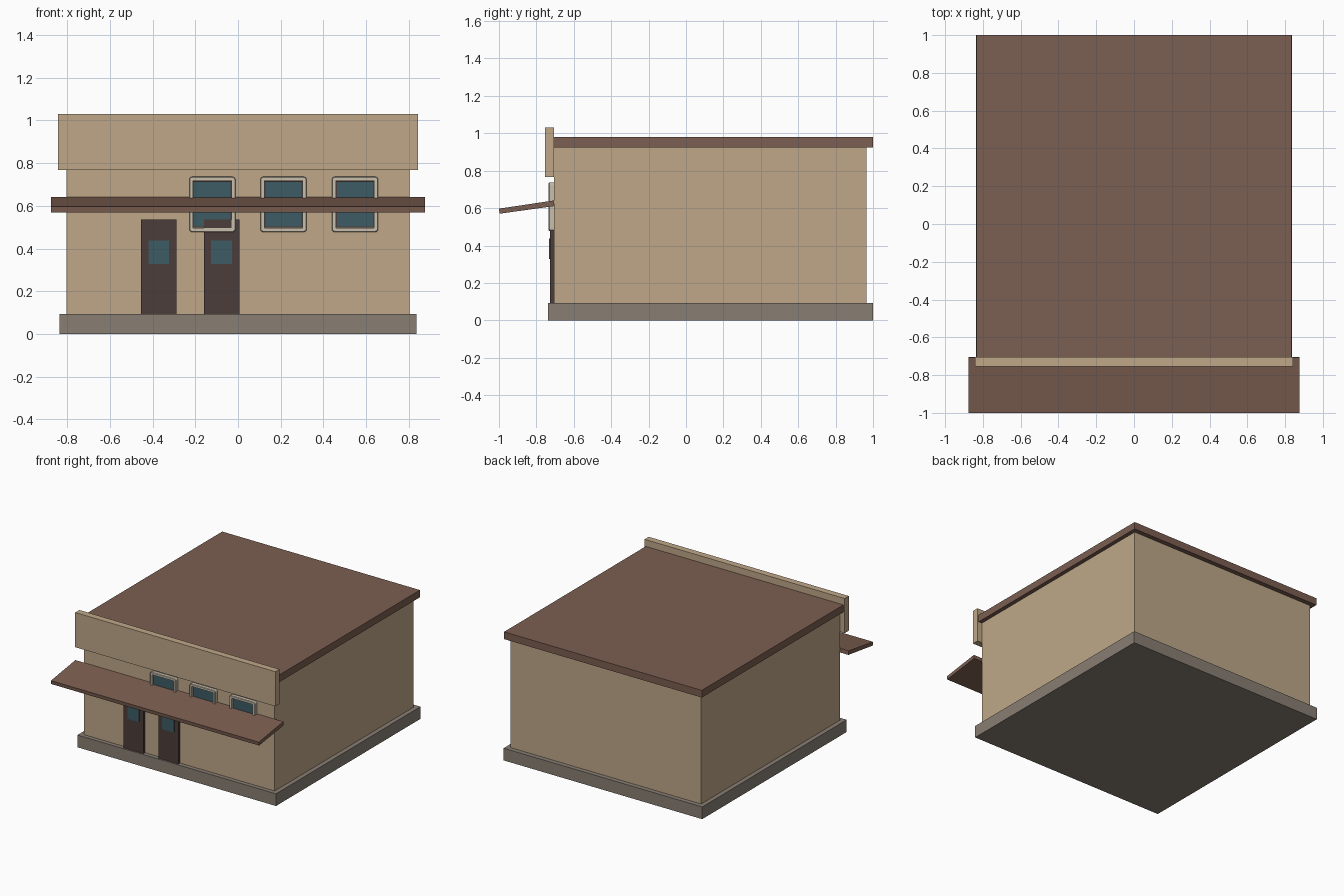
import bpy, bmesh, math

if "Cube" in bpy.data.objects:
    bpy.data.objects.remove(bpy.data.objects["Cube"])

def material(name, rgb):
    m = bpy.data.materials.new(name)
    m.diffuse_color = (*[c ** 2.2 for c in rgb], 1)
    m.use_nodes = True
    m.node_tree.nodes["Principled BSDF"].inputs["Base Color"].default_value = m.diffuse_color
    return m

TAN = material("tan_plaster", (0.74, 0.65, 0.53))
BROWN = material("brown_roof", (0.48, 0.37, 0.32))
STONE = material("grey_stone", (0.53, 0.49, 0.45))
DARK = material("dark_wood", (0.30, 0.25, 0.24))
CREAM = material("cream_trim", (0.78, 0.74, 0.67))
GLASS = material("teal_glass", (0.25, 0.36, 0.39))

def finish(name, bm, mat):
    bmesh.ops.recalc_face_normals(bm, faces=bm.faces)
    me = bpy.data.meshes.new(name)
    bm.to_mesh(me)
    bm.free()
    me.materials.append(mat)
    ob = bpy.data.objects.new(name, me)
    bpy.context.collection.objects.link(ob)
    return ob

def box(name, x, y, z, mat):
    bm = bmesh.new()
    bmesh.ops.create_cube(bm, size=1)
    for v in bm.verts:
        v.co = [r[0] if c < 0 else r[1] for c, r in zip(v.co, (x, y, z))]
    return finish(name, bm, mat)

def rounded(cx, cz, w, h, r, y, steps=4):
    """Rounded rectangle outline in the x-z plane."""
    pts = []
    for i, (sx, sz) in enumerate(((1, 1), (-1, 1), (-1, -1), (1, -1))):
        for k in range(steps + 1):
            a = math.pi / 2 * (i + k / steps)
            pts.append((cx + sx * (w / 2 - r) + r * math.cos(a), y,
                        cz + sz * (h / 2 - r) + r * math.sin(a)))
    return pts

def ring(name, cx, cz, w, h, r, t, y0, y1, mat):
    """Window surround: four outlines bridged into a closed frame."""
    c = 0.003
    outlines = [rounded(cx, cz, w, h, r, y1), rounded(cx, cz, w, h, r, y0 + c),
                rounded(cx, cz, w - 2 * c, h - 2 * c, r - c, y0),
                rounded(cx, cz, w - 2 * t, h - 2 * t, 0.002, y0),
                rounded(cx, cz, w - 2 * t, h - 2 * t, 0.002, y1)]
    bm = bmesh.new()
    loops = [[bm.verts.new(p) for p in o] for o in outlines]
    n = len(loops[0])
    for a, b in zip(loops, loops[1:] + loops[:1]):
        for i in range(n):
            j = (i + 1) % n
            bm.faces.new((a[i], a[j], b[j], b[i]))
    return finish(name, bm, mat)

# Main building
box("foundation", (-0.837, 0.837), (-0.738, 1.0), (0, 0.093), STONE)
box("walls", (-0.803, 0.803), (-0.706, 0.965), (0.093, 0.928), TAN)
box("roof", (-0.833, 0.833), (-0.706, 1.0), (0.925, 0.98), BROWN)
box("parapet", (-0.843, 0.843), (-0.755, -0.705), (0.767, 1.031), TAN)

# Sloping awning from a side profile
bm = bmesh.new()
profile = [(-1.0, 0.597), (-0.997, 0.57), (-0.703, 0.611), (-0.706, 0.641)]
face = bm.faces.new([bm.verts.new((-0.876, y, z)) for y, z in profile])
out = bmesh.ops.extrude_face_region(bm, geom=[face])
for v in out["geom"]:
    if isinstance(v, bmesh.types.BMVert):
        v.co.x = 0.876
finish("awning", bm, BROWN)

# Doors with small lights
for i, x in enumerate((-0.371, -0.077)):
    box(f"door_{i + 1}", (x - 0.083, x + 0.083), (-0.727, -0.7), (0.093, 0.535), DARK)
    box(f"door_glass_{i + 1}", (x - 0.049, x + 0.049), (-0.733, -0.725), (0.327, 0.438), GLASS)

# Windows
for i, x in enumerate((-0.12, 0.213, 0.548)):
    ring(f"window_trim_{i + 1}", x, 0.607, 0.216, 0.259, 0.014, 0.018, -0.734, -0.704, CREAM)
    box(f"window_sash_{i + 1}", (x - 0.091, x + 0.091), (-0.717, -0.7), (0.498, 0.717), DARK)
    box(f"window_glass_{i + 1}", (x - 0.085, x + 0.085), (-0.72, -0.71), (0.504, 0.711), GLASS)
